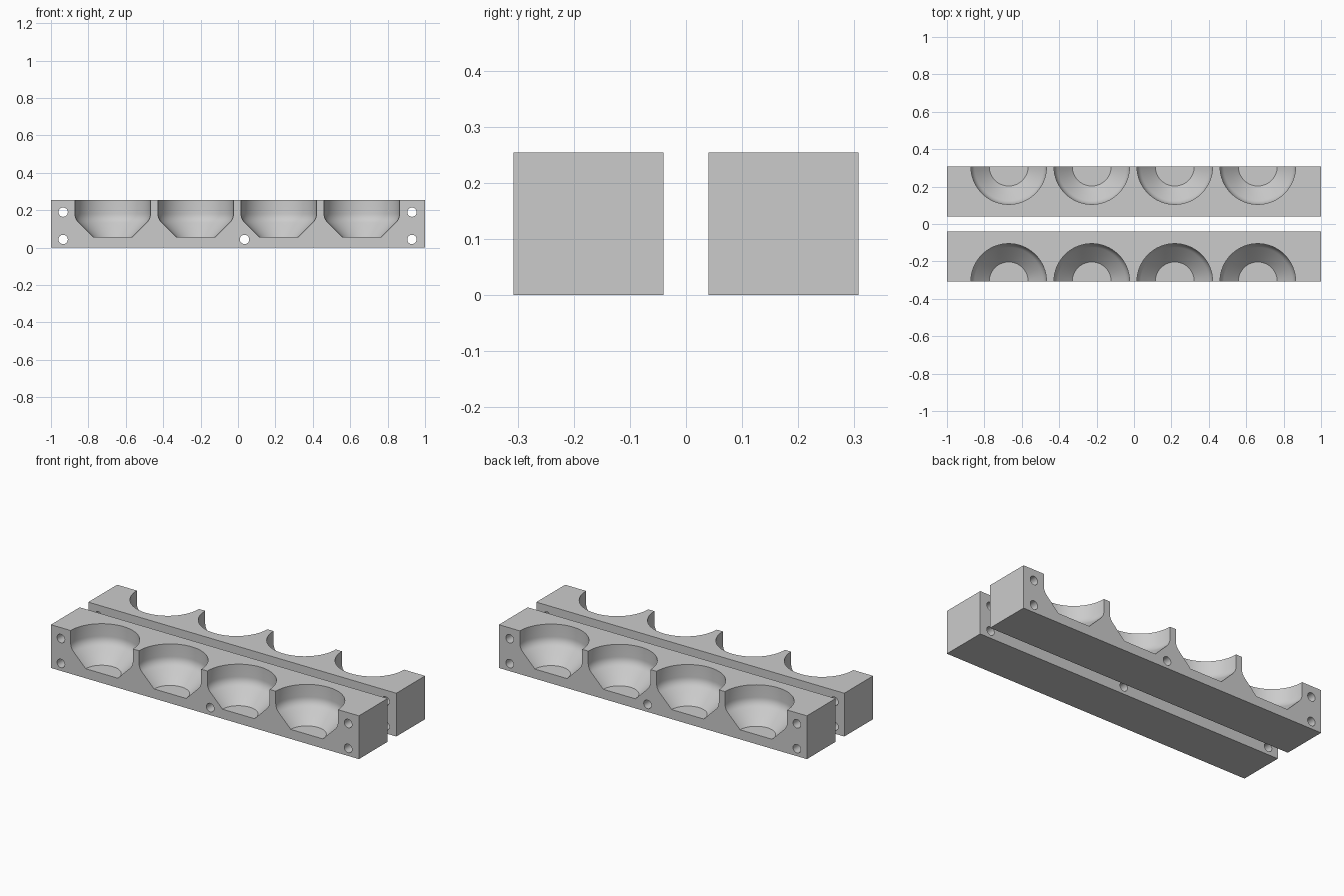
import bpy, bmesh, math
from mathutils import Matrix, Vector

cube = bpy.data.objects.get("Cube")
if cube:
    bpy.data.objects.remove(cube, do_unlink=True)

HEIGHT, INNER_Y, OUTER_Y = 0.254, 0.04, 0.307
CUP_R, FLOOR_R, FLOOR_Z = 0.202, 0.104, 0.056
CUP_X = [-0.67 + 0.444 * i for i in range(4)]
HOLES = [(-0.935, 0.19), (-0.935, 0.044), (0.035, 0.044), (0.93, 0.19), (0.93, 0.044)]

grey = bpy.data.materials.new("light_grey")
grey.use_nodes = True
grey.diffuse_color = (0.6, 0.6, 0.6, 1)
grey.node_tree.nodes["Principled BSDF"].inputs["Base Color"].default_value = (0.6, 0.6, 0.6, 1)


def make_object(name, bm):
    bmesh.ops.recalc_face_normals(bm, faces=bm.faces)
    mesh = bpy.data.meshes.new(name)
    bm.to_mesh(mesh)
    bm.free()
    mesh.materials.append(grey)
    obj = bpy.data.objects.new(name, mesh)
    bpy.context.collection.objects.link(obj)
    return obj


def cup_profile():
    # Floor, tapered wall, soft shoulder, straight wall
    shoulder = Vector((CUP_R, FLOOR_Z + CUP_R - FLOOR_R))
    low, high = shoulder - Vector((0.02, 0.02)), shoulder + Vector((0, 0.028))
    pts = [Vector((0, FLOOR_Z)), Vector((FLOOR_R, FLOOR_Z))]
    for i in range(7):
        t = i / 6
        pts.append(low * (1 - t) ** 2 + shoulder * 2 * t * (1 - t) + high * t * t)
    top = HEIGHT + 0.05
    return pts + [Vector((CUP_R, top)), Vector((0, top))]


def add_cup(bm, x, y):
    verts = [bm.verts.new((x + p.x, y, p.y)) for p in cup_profile()]
    edges = [bm.edges.new(pair) for pair in zip(verts, verts[1:])]
    res = bmesh.ops.spin(bm, geom=verts + edges, cent=(x, y, 0), axis=(0, 0, 1),
                         angle=math.tau, steps=64)
    bmesh.ops.remove_doubles(bm, verts=bm.verts, dist=1e-5)


def build_block(name, side):
    mid_y = side * (INNER_Y + OUTER_Y) / 2

    # Solid bar
    bm = bmesh.new()
    bmesh.ops.create_cube(bm, size=1, matrix=Matrix.Translation((0, mid_y, HEIGHT / 2))
                          @ Matrix.Diagonal((2, OUTER_Y - INNER_Y, HEIGHT, 1)))
    block = make_object(name, bm)

    # Half cups open on the outer face, and bolt holes running through
    bm = bmesh.new()
    for x in CUP_X:
        add_cup(bm, x, side * OUTER_Y)
    for x, z in HOLES:
        bmesh.ops.create_cone(bm, cap_ends=True, segments=32, radius1=0.025, radius2=0.025,
                              depth=0.4, matrix=Matrix.Translation((x, mid_y, z))
                              @ Matrix.Rotation(math.pi / 2, 4, "X"))
    cutter = make_object(name + "_cutter", bm)
    cutter.hide_render = True

    cut = block.modifiers.new("cups_and_holes", "BOOLEAN")
    cut.operation = "DIFFERENCE"
    cut.solver = "EXACT"
    cut.object = cutter

    bpy.ops.object.select_all(action="DESELECT")
    block.select_set(True)
    bpy.context.view_layer.objects.active = block
    bpy.ops.object.modifier_apply(modifier=cut.name)
    bpy.data.objects.remove(cutter, do_unlink=True)
    bpy.ops.object.shade_smooth_by_angle(angle=math.radians(30))


build_block("front_mould_half", -1)
build_block("back_mould_half", 1)
